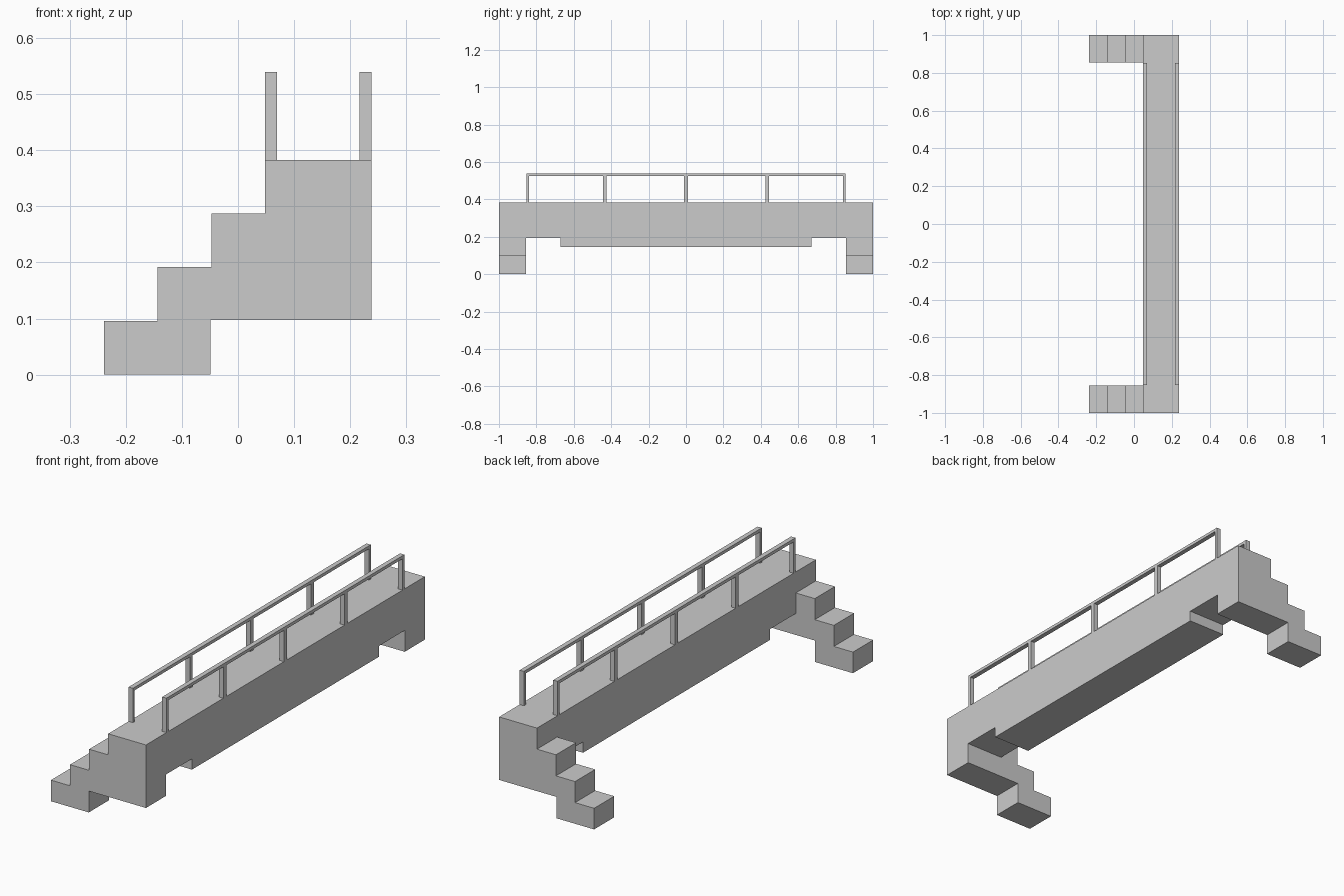
import bpy, bmesh
from mathutils import Vector

if "Cube" in bpy.data.objects:
    bpy.data.objects.remove(bpy.data.objects["Cube"])

DECK_X = (0.048, 0.238)
DECK_Z, RAIL_Z = 0.383, 0.539
STEP = 0.0958
END_Y = 0.856


def prism(name, points, offset):
    """Closed solid: a flat outline pushed along the offset vector."""
    bm = bmesh.new()
    face = bm.faces.new([bm.verts.new(p) for p in points])
    ext = bmesh.ops.extrude_face_region(bm, geom=[face], use_keep_orig=True)
    moved = [v for v in ext["geom"] if isinstance(v, bmesh.types.BMVert)]
    bmesh.ops.translate(bm, verts=moved, vec=Vector(offset))
    bmesh.ops.recalc_face_normals(bm, faces=bm.faces)
    mesh = bpy.data.meshes.new(name)
    bm.to_mesh(mesh)
    bm.free()
    obj = bpy.data.objects.new(name, mesh)
    bpy.context.collection.objects.link(obj)
    return obj


def box(name, x0, x1, y0, y1, z0, z1):
    return prism(name, [(x0, y0, z0), (x1, y0, z0), (x1, y1, z0), (x0, y1, z0)],
                 (0, 0, z1 - z0))


# Bridge deck: side outline with end blocks and a lowered middle beam
half = [(0.67, 0.145), (0.67, 0.194), (END_Y, 0.194), (END_Y, 0.097),
        (1.0, 0.097), (1.0, DECK_Z)]
outline = half + [(-y, z) for y, z in reversed(half)]
prism("bridge_deck", [(DECK_X[0], y, z) for y, z in outline],
      (DECK_X[1] - DECK_X[0], 0, 0))

# Stairs at both ends, leading off to the left
stair = [(-0.239, 0), (-0.049, 0), (-0.049, 0.097), (DECK_X[0], 0.097)]
for i in (3, 2, 1):
    right = -0.239 + i * STEP
    z = i * STEP
    stair += [(right, z), (right - STEP, z)]
for side, y0 in (("front", -1.0), ("back", END_Y)):
    prism(side + "_stairs", [(x, y0, z) for x, z in stair], (0, 1 - END_Y, 0))

# Railings: handrail on five posts along each edge of the deck
W, T, RY = 0.0215, 0.014, 0.853
for side, x0 in (("left", DECK_X[0]), ("right", DECK_X[1] - W)):
    x1 = x0 + W
    box(side + "_handrail", x0, x1, -RY, RY, RAIL_Z - T, RAIL_Z)
    posts = [(-RY, -RY + 0.013), (-0.445, -0.424), (-0.0105, 0.0105),
             (0.424, 0.445), (RY - 0.013, RY)]
    for i, (y0, y1) in enumerate(posts, 1):
        box(f"{side}_post_{i}", x0, x1, y0, y1, DECK_Z, RAIL_Z - T)
